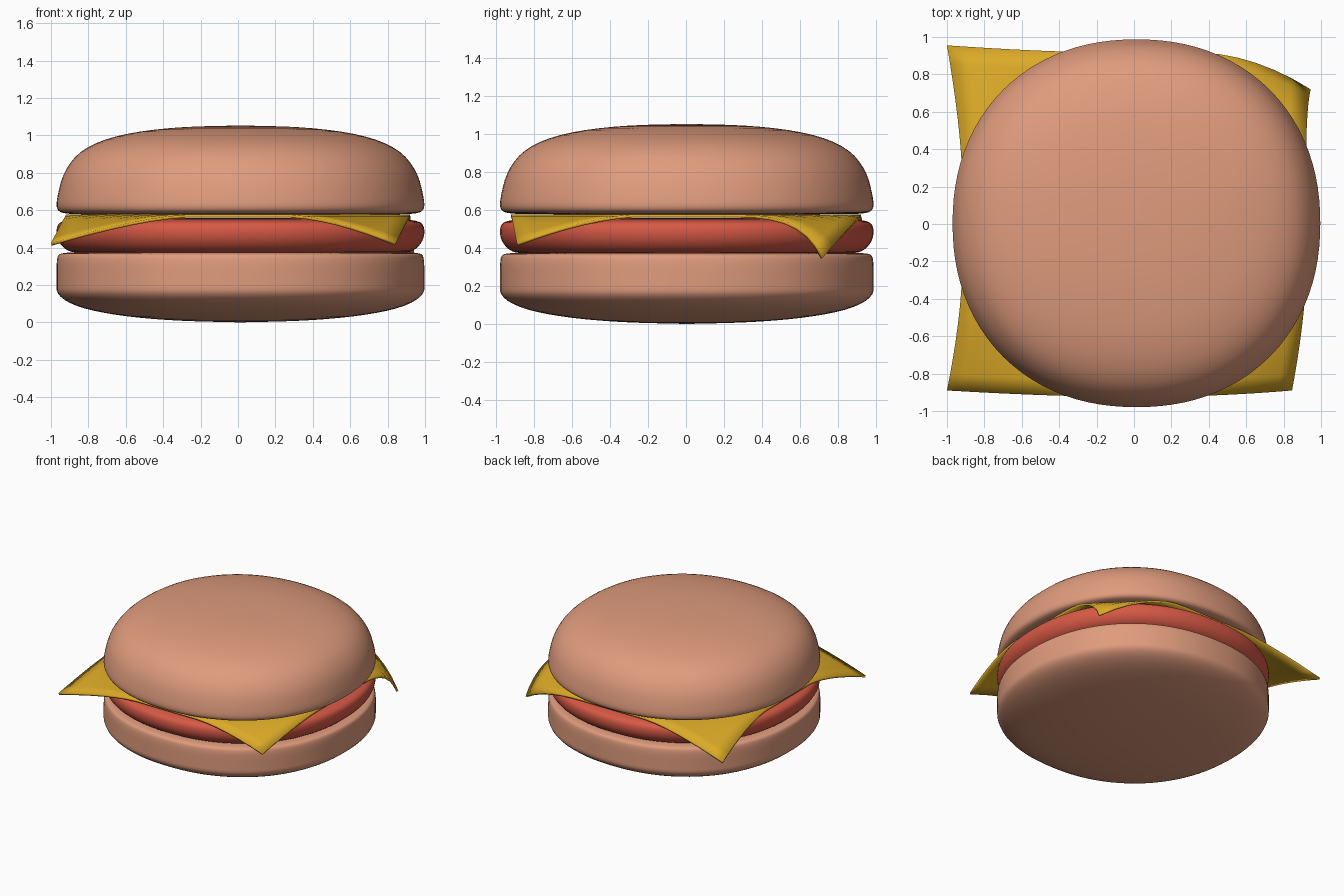
import bpy, bmesh
from math import cos, sin, pi

if "Cube" in bpy.data.objects:
    bpy.data.objects.remove(bpy.data.objects["Cube"])

CX, CY = 0.013, 0.004      # shared axis of the stack
SQUARENESS = 2.16          # exponent of the slightly squarish outline


def material(name, rgb):
    mat = bpy.data.materials.new(name)
    mat.use_nodes = True
    mat.diffuse_color = (*rgb, 1)
    mat.node_tree.nodes["Principled BSDF"].inputs["Base Color"].default_value = (*rgb, 1)
    return mat


def finish(bm, name, mat):
    mesh = bpy.data.meshes.new(name)
    bmesh.ops.recalc_face_normals(bm, faces=bm.faces)
    bm.to_mesh(mesh)
    bm.free()
    obj = bpy.data.objects.new(name, mesh)
    bpy.context.collection.objects.link(obj)
    mesh.materials.append(mat)
    bpy.ops.object.select_all(action="DESELECT")
    obj.select_set(True)
    bpy.context.view_layer.objects.active = obj
    bpy.ops.object.shade_smooth_by_angle(angle=pi / 4)
    return obj


def rounded(points, rounds=2):
    # corner cutting that keeps both end points
    for _ in range(rounds):
        cut = [points[0]]
        for (r1, z1), (r2, z2) in zip(points, points[1:]):
            cut += [(r1 * .75 + r2 * .25, z1 * .75 + z2 * .25),
                    (r1 * .25 + r2 * .75, z1 * .25 + z2 * .75)]
        points = cut + [points[-1]]
    return points


def disc(name, profile, mat, segments=96):
    # revolve a profile of (radius, height) from bottom pole to top pole
    bm = bmesh.new()
    pts = rounded(profile)
    rings = []
    for r, z in pts[1:-1]:
        ring = []
        for i in range(segments):
            c, s = cos(2 * pi * i / segments), sin(2 * pi * i / segments)
            k = r * (abs(c) ** SQUARENESS + abs(s) ** SQUARENESS) ** (-1 / SQUARENESS)
            ring.append(bm.verts.new((CX + k * c, CY + k * s, z)))
        rings.append(ring)
    for i in range(segments):
        j = (i + 1) % segments
        for a, b in zip(rings, rings[1:]):
            bm.faces.new((a[i], a[j], b[j], b[i]))
    for ring, (r, z) in ((rings[0], pts[0]), (rings[-1], pts[-1])):
        pole = bm.verts.new((CX, CY, z))
        for i in range(segments):
            bm.faces.new((ring[i], ring[(i + 1) % segments], pole))
    return finish(bm, name, mat)


bun = material("toasted bun", (0.74, 0.33, 0.205))
meat = material("red patty", (0.68, 0.10, 0.06))
yellow = material("yellow cheese", (0.71, 0.40, 0.02))

# Buns and patty
disc("bottom_bun", [(0, 0), (.35, .008), (.65, .035), (.87, .08), (.983, .145),
                    (.983, .22), (.983, .35), (.96, .372), (.85, .375), (0, .375)], bun)
disc("patty", [(0, .37), (.85, .37), (.93, .38), (.983, .445),
               (.983, .525), (.93, .548), (.8, .556), (0, .558)], meat)
disc("top_bun", [(0, .577), (.8, .577), (.94, .58), (.983, .6), (.983, .66),
                 (.945, .81), (.845, .93), (.65, 1.005), (.35, 1.045), (0, 1.053)], bun)

# Cheese slice: flat square sheet whose corners droop to their own tips
tips = {(-1, -1): (-1.0, -.89, .425, 1.5), (1, -1): (.845, -.89, .425, 1.5),
        (-1, 1): (-1.0, .955, .425, 1.5), (1, 1): (.945, .72, .35, 2.2)}
bm = bmesh.new()
bmesh.ops.create_grid(bm, x_segments=20, y_segments=20, size=1)
for v in bm.verts:
    u, w = v.co.x, v.co.y
    tx, ty, tz, power = tips[(1 if u > 0 else -1, 1 if w > 0 else -1)]
    t = max(0, (abs(u) + abs(w) - 1.3) / .7) ** power
    x, y = u * .92, w * .92
    corner_x, corner_y = (.92 if u > 0 else -.92), (.92 if w > 0 else -.92)
    v.co = (x + t * (tx - corner_x), y + t * (ty - corner_y), .576 + t * (tz - .576))
cheese = finish(bm, "cheese_slice", yellow)
solid = cheese.modifiers.new("thickness", "SOLIDIFY")
solid.thickness = .016
solid.offset = -1
